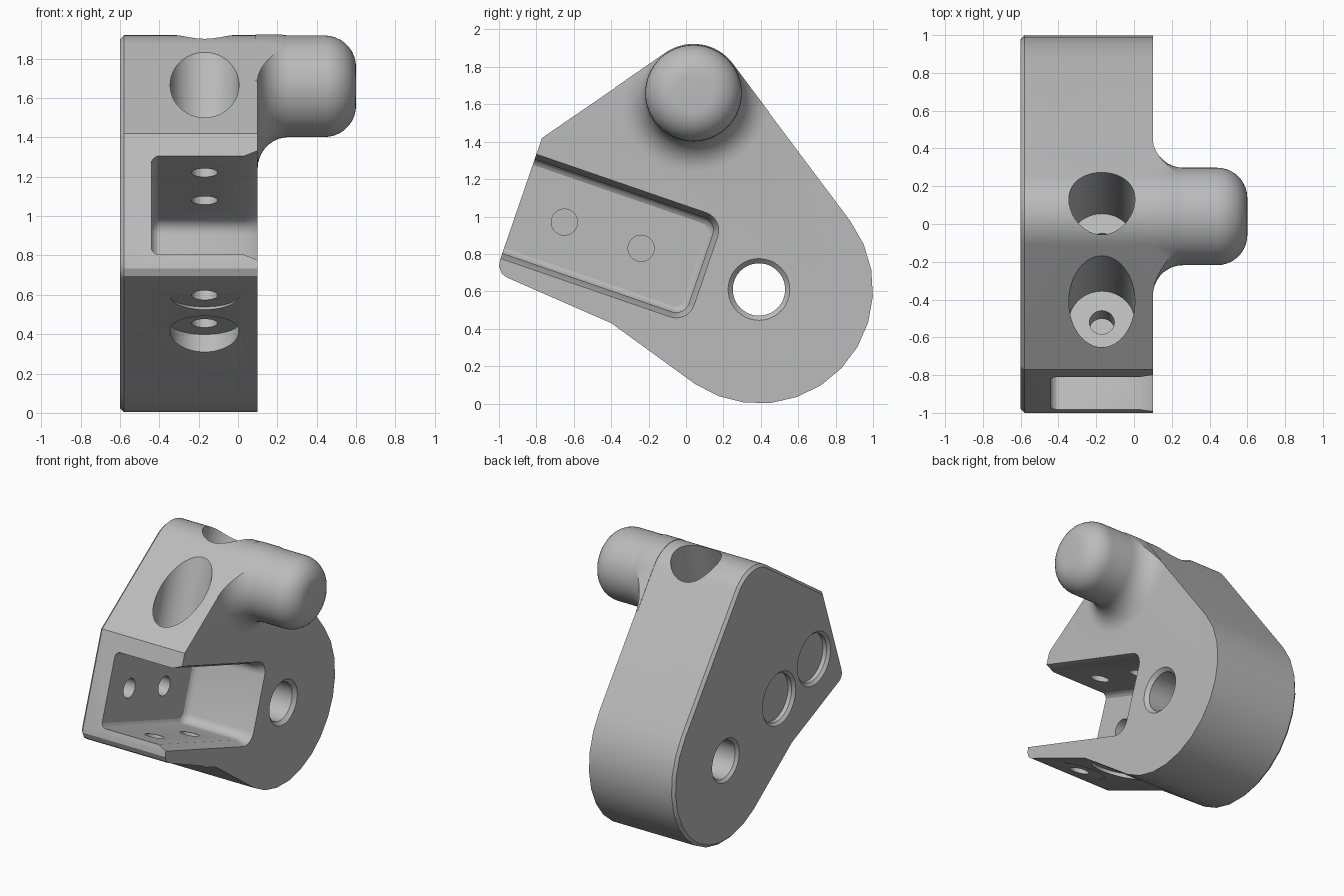
import bpy
import bmesh
from math import sin, cos, radians, pi
from mathutils import Vector

cube = bpy.data.objects.get("Cube")
if cube:
    bpy.data.objects.remove(cube)

grey = bpy.data.materials.new("plain_grey")
grey.use_nodes = True
COLOUR = (0.5, 0.5, 0.5, 1)
grey.diffuse_color = COLOUR
grey.node_tree.nodes["Principled BSDF"].inputs["Base Color"].default_value = COLOUR

X = Vector((1, 0, 0))
TILT = radians(-19)
U = Vector((0, cos(TILT), sin(TILT)))     # along the tilted pocket
V = Vector((0, -sin(TILT), cos(TILT)))    # across the tilted pocket
SCREWS = [Vector((0, -0.65, 0.97)), Vector((0, -0.24, 0.83))]
PEG = Vector((0, 0.04, 1.66))
PIVOT = Vector((0, 0.39, 0.61))
LEFT, RIGHT, MID = -0.6, 0.1, -0.17


def loft(name, rings, bevel=0):
    """Closed solid through matching rings; optionally chamfers the first cap."""
    bm = bmesh.new()
    loops = [[bm.verts.new(p) for p in ring] for ring in rings]
    n = len(loops[0])
    first = bm.faces.new(loops[0])
    bm.faces.new(loops[-1])
    for a, b in zip(loops, loops[1:]):
        for i in range(n):
            j = (i + 1) % n
            bm.faces.new((a[i], a[j], b[j], b[i]))
    bmesh.ops.recalc_face_normals(bm, faces=bm.faces[:])
    if bevel:
        bmesh.ops.bevel(bm, geom=list(first.edges), offset=bevel,
                        segments=1, affect='EDGES')
    mesh = bpy.data.meshes.new(name)
    bm.to_mesh(mesh)
    bm.free()
    mesh.materials.append(grey)
    obj = bpy.data.objects.new(name, mesh)
    bpy.context.collection.objects.link(obj)
    return obj


def turned(name, centre, axis, steps, count=48):
    """Round solid along an axis from (distance, radius) steps."""
    side = X if abs(axis.x) < 0.5 else Vector((0, 1, 0))
    other = axis.cross(side)
    angles = [2 * pi * i / count for i in range(count)]
    return loft(name, [[centre + axis * d + (side * cos(a) + other * sin(a)) * r
                        for a in angles] for d, r in steps])


def arc(centre, radius, start, end, count):
    out = []
    for i in range(count + 1):
        a = radians(start + (end - start) * i / count)
        out.append(centre + Vector((0, cos(a), sin(a))) * radius)
    return out


def outline(grow=0):
    """Side profile: peg top, big rounded back, angled underside and front."""
    corners = [(-0.4, 0.43), (-0.96, 0.675), (-0.985, 0.695),
               (-1.0, 0.735), (-0.992, 0.775), (-0.77, 1.42)]
    return (arc(PEG, 0.26 + grow, 124.4, 36.8, 16)
            + arc(PIVOT, 0.61, 36.8, -124, 12)
            + [Vector((0, y, z)) for y, z in corners])


def prism(name, points, x0, x1, bevel=0):
    return loft(name, [[p + X * x for p in points] for x in (x0, x1)], bevel)


def pocket_ring(x, grow):
    """Rectangle with rounded inner corners, open past the front edge."""
    r = 0.07 + grow
    end, half = 0.77 + grow, 0.265 + grow
    flat = [(-0.6, half)]
    for sign, start in ((1, 90), (-1, 0)):
        for i in range(7):
            a = radians(start - 15 * i)
            flat.append((end - r + r * cos(a), sign * (half - r) + r * sin(a)))
    flat.append((-0.6, -half))
    return [SCREWS[0] + X * x + U * u + V * v for u, v in flat]


def combine(target, tool, operation):
    mod = target.modifiers.new(tool.name, 'BOOLEAN')
    mod.object = tool
    mod.operation = operation
    mod.solver = 'EXACT'
    bpy.context.view_layer.update()
    graph = bpy.context.evaluated_depsgraph_get()
    mesh = bpy.data.meshes.new_from_object(target.evaluated_get(graph))
    target.modifiers.clear()
    target.data = mesh
    bpy.data.objects.remove(tool)


# Main block with a small chamfer on the outer side
body = prism("bracket_body", outline(), LEFT, RIGHT, 0.02)

# Rounded peg with a flared root, trimmed to the side profile
quarter = [radians(10 * i) for i in range(10)]
steps = [(0.05, 0.418)]
steps += [(0.26 - 0.16 * cos(a), 0.418 - 0.16 * sin(a)) for a in quarter]
steps += [(0.44 + 0.16 * sin(a), 0.098 + 0.16 * cos(a)) for a in quarter]
peg = turned("peg", PEG, X, steps, 64)
combine(peg, prism("peg_trim", outline(0.003), 0.09, 0.7), 'INTERSECT')
combine(body, peg, 'UNION')

# Open pocket with a softened floor edge and chamfered rim
levels = [(-0.44, -0.03), (-0.431, -0.015), (-0.425, -0.009), (-0.41, 0),
          (0.03, 0), (RIGHT, 0.03), (0.13, 0.043)]
cutters = [loft("pocket", [pocket_ring(x, g) for x, g in levels])]

# Pivot hole chamfered at both ends
cutters.append(turned("pivot_hole", PIVOT, X, [
    (LEFT - 0.02, 0.18), (LEFT + 0.02, 0.14), (RIGHT - 0.025, 0.14), (RIGHT + 0.025, 0.19)]))

for spot in SCREWS:
    # Side screw: shallow hole in the pocket floor and recess on the outer side
    cutters.append(turned("floor_hole", spot, X, [(-0.53, 0.07), (-0.4, 0.07)], 32))
    cutters.append(turned("side_recess", spot, X, [
        (LEFT - 0.02, 0.215), (LEFT + 0.02, 0.175), (-0.55, 0.175)]))
    # Cross screw: hole through both pocket walls with wide bores outside
    centre = spot + X * MID
    cutters.append(turned("cross_hole", centre, V, [(-0.45, 0.066), (0.45, 0.066)], 32))
    cutters.append(turned("upper_bore", centre, V, [(0.396, 0.175), (1.4, 0.175)]))
    cutters.append(turned("lower_bore", centre, V, [(-0.75, 0.175), (-0.396, 0.175)]))

for cutter in cutters:
    combine(body, cutter, 'DIFFERENCE')

# Smooth curved walls, keep edges crisp
bpy.ops.object.select_all(action='DESELECT')
body.select_set(True)
bpy.context.view_layer.objects.active = body
bpy.ops.object.shade_smooth_by_angle(angle=radians(25))
